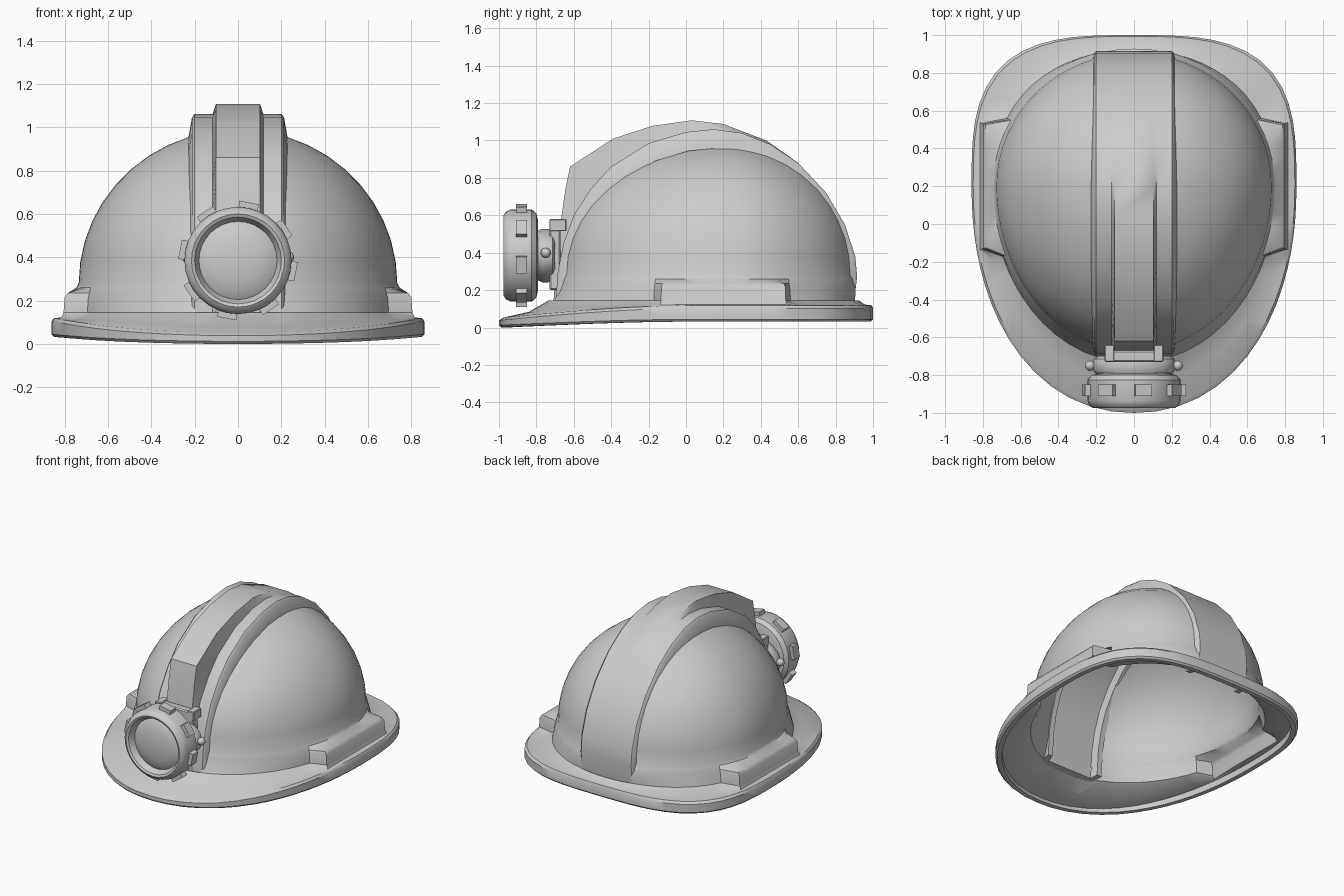
import bpy, bmesh, math
from mathutils import Matrix, Vector

if "Cube" in bpy.data.objects:
    bpy.data.objects.remove(bpy.data.objects["Cube"])

grey = bpy.data.materials.new("helmet_grey")
grey.diffuse_color = (0.6, 0.6, 0.6, 1)
grey.use_nodes = True
grey.node_tree.nodes["Principled BSDF"].inputs["Base Color"].default_value = grey.diffuse_color


def finish(name, bm, angle=35):
    bmesh.ops.recalc_face_normals(bm, faces=bm.faces)
    me = bpy.data.meshes.new(name)
    bm.to_mesh(me)
    bm.free()
    me.materials.append(grey)
    ob = bpy.data.objects.new(name, me)
    bpy.context.collection.objects.link(ob)
    bpy.ops.object.select_all(action='DESELECT')
    ob.select_set(True)
    bpy.context.view_layer.objects.active = ob
    bpy.ops.object.shade_smooth_by_angle(angle=math.radians(angle))
    return ob


def loft(bm, rings, cap=False, loop=False):
    """Bridge equal-length closed rings of points."""
    vs = [[bm.verts.new(p) for p in r] for r in rings]
    n = len(vs[0])
    for a, b in zip(vs, vs[1:] + (vs[:1] if loop else [])):
        for i in range(n):
            j = (i + 1) % n
            bm.faces.new((a[i], a[j], b[j], b[i]))
    if cap:
        bm.faces.new(vs[0])
        bm.faces.new(vs[-1])


def box(name, lo, hi, bevel=0.008):
    bm = bmesh.new()
    lo, hi = Vector(lo), Vector(hi)
    bmesh.ops.create_cube(bm, size=1, matrix=Matrix.Translation((lo + hi) / 2)
                          @ Matrix.Diagonal((*(hi - lo), 1)))
    if bevel:
        bmesh.ops.bevel(bm, geom=bm.edges[:], offset=bevel, segments=1, affect='EDGES')
    return finish(name, bm)


# ---- Shell: dome, skirt with side pockets, and brim, as one double-walled loft
N, CY = 64, 0.2


def polar(a, front, back, pf, pb, t):
    c, s = abs(math.cos(t)), math.sin(t)
    b, p = (back, pb) if s > 0 else (front, pf)
    return ((c / a) ** p + (abs(s) / b) ** p) ** (-1 / p)


def dome_r(t):
    return polar(0.735, 0.88, 0.71, 2, 2, t)


def brim_r(t):
    return polar(0.86, 1.2, 0.8, 2.15, 3.2, t)


def front(t):
    return max(0, -math.sin(t)) ** 3


def edge_top(t):
    return 0.115 - 0.065 * front(t)


def edge_low(t):
    return 0.032 - 0.032 * front(t)


def pocket(t, x, r):
    c = abs(math.cos(t))
    return max(r, x / c) if c > math.cos(math.radians(23)) else r


def mix(k):
    return lambda t: dome_r(t) * (1 - k) + brim_r(t) * k


outer = []      # (radius function, height function) from crown to rim
for d in (4, 10, 18, 26, 34, 42, 50, 58, 66, 74, 82, 90):
    s, c = math.sin(math.radians(d)), math.cos(math.radians(d))
    outer.append((lambda t, s=s: dome_r(t) * s, lambda t, c=c: 0.28 + 0.71 * c))
outer += [
    (lambda t: dome_r(t) * 0.998 + 0.012, lambda t: 0.26),
    (lambda t: pocket(t, 0.785, dome_r(t) + 0.016), lambda t: 0.235),
    (lambda t: pocket(t, 0.80, dome_r(t) + 0.022), lambda t: 0.215),
    (lambda t: pocket(t, 0.805, mix(0.17)(t)), lambda t: 0.145),
    (lambda t: max(mix(0.5)(t), pocket(t, 0.815, 0)), lambda t: 0.6 * edge_top(t) + 0.054),
    (lambda t: mix(0.93)(t), lambda t: edge_top(t) + 0.003),
]
rim = [
    (brim_r, lambda t: edge_top(t) - 0.012),
    (brim_r, lambda t: edge_low(t) + 0.012),
    (lambda t: brim_r(t) - 0.012, edge_low),
    (lambda t: brim_r(t) - 0.045, edge_low),
]
inner = [(lambda t, r=r: max(r(t) - 0.03, r(t) * 0.9), lambda t, z=z: z(t) - 0.035)
         for r, z in reversed(outer)]

bm = bmesh.new()
angles = [2 * math.pi * i / N for i in range(N)]
loft(bm, [[(r(t) * math.cos(t), CY + r(t) * math.sin(t), z(t)) for t in angles]
          for r, z in outer + rim + inner], cap=True)
# open the channel that runs under the centre band
for x in (-0.195, 0.195):
    bmesh.ops.bisect_plane(bm, geom=bm.verts[:] + bm.edges[:] + bm.faces[:],
                           plane_co=(x, 0, 0), plane_no=(1, 0, 0))
gone = [f for f in bm.faces if abs(f.calc_center_median().x) < 0.19
        and f.calc_center_median().z > 0.16]
bmesh.ops.delete(bm, geom=gone, context='FACES')
finish("helmet_shell", bm)

# ---- Centre band with a raised crest that fades out toward the back
wide = [(-.70, .10), (-.685, .3), (-.655, .45), (-.6, .6), (-.51, .74), (-.4, .86), (-.2, .985),
        (0, 1.045), (.15, 1.06), (.3, 1.04), (.45, .98), (.6, .88), (.75, .72), (.85, .55),
        (.905, .38), (.915, .27), (.895, .11)]
crest = [(-.71, .10), (-.70, .3), (-.685, .45), (-.665, .6), (-.645, .74), (-.62, .86),
         (-.39, 1.01), (-.18, 1.078), (.03, 1.108), (.2, 1.088), (.43, 1.0)] + wide[11:]


def shrink(p, k):
    return (0.1 + (p[0] - 0.1) * k, 0.2 + (p[1] - 0.2) * k)


bm = bmesh.new()
sections = []
for w, c in zip(wide, crest):
    half = [(0.228, shrink(w, 0.88)), (0.212, shrink(w, 0.985)), (0.2, w), (0.118, w), (0.102, c)]
    under = [(0.18, shrink(w, 0.95)), (0.19, shrink(w, 0.88))]
    sec = [(-x, *p) for x, p in half] + [(x, *p) for x, p in reversed(half)]
    sec += [(x, *p) for x, p in reversed(under)] + [(-x, *p) for x, p in under]
    sections.append(sec)
loft(bm, sections, cap=True)
finish("centre_band", bm)

# ---- Headlamp
LZ = 0.385


def lathe(name, profile, n=32, sx=1.0, sz=1.0):
    bm = bmesh.new()
    loft(bm, [[(r * sx * math.cos(2 * math.pi * i / n), y,
                LZ + r * sz * math.sin(2 * math.pi * i / n)) for i in range(n)]
              for r, y in profile], cap=True)
    return finish(name, bm)


lathe("lamp_head", [(.18, -.79), (.225, -.80), (.247, -.825), (.247, -.935), (.235, -.962),
                    (.215, -.975), (.2, -.968), (.188, -.945), (.18, -.925)])
lathe("lamp_lens", [(.185, -.91), (.18, -.925), (.155, -.94), (.11, -.952), (.06, -.959),
                    (.01, -.961)])
lathe("lamp_housing", [(.19, -.70), (.215, -.715), (.22, -.735), (.22, -.77), (.205, -.79),
                       (.17, -.80)], n=16, sz=0.65)

# grip tabs round the lamp head
for i in range(8):
    a = math.radians(79 + 45 * i)
    bm = bmesh.new()
    bmesh.ops.create_cube(bm, size=1, matrix=Matrix.Translation((0, 0, LZ))
                          @ Matrix.Rotation(-a, 4, 'Y') @ Matrix.Translation((.25, -.88, 0))
                          @ Matrix.Diagonal((.045, .06, .09, 1)))
    finish("grip_tab", bm)

# mounting plate, ears and side bolts
box("lamp_plate", (-.15, -.73, .2), (.15, -.67, .575))
for s in (-1, 1):
    box("plate_ear", (s * .13 - .025, -.73, .515), (s * .13 + .025, -.64, .58), 0.004)
    bm = bmesh.new()
    bmesh.ops.create_uvsphere(bm, u_segments=12, v_segments=8, radius=.027,
                              matrix=Matrix.Translation((s * .232, -.75, .4)))
    finish("side_bolt", bm)
